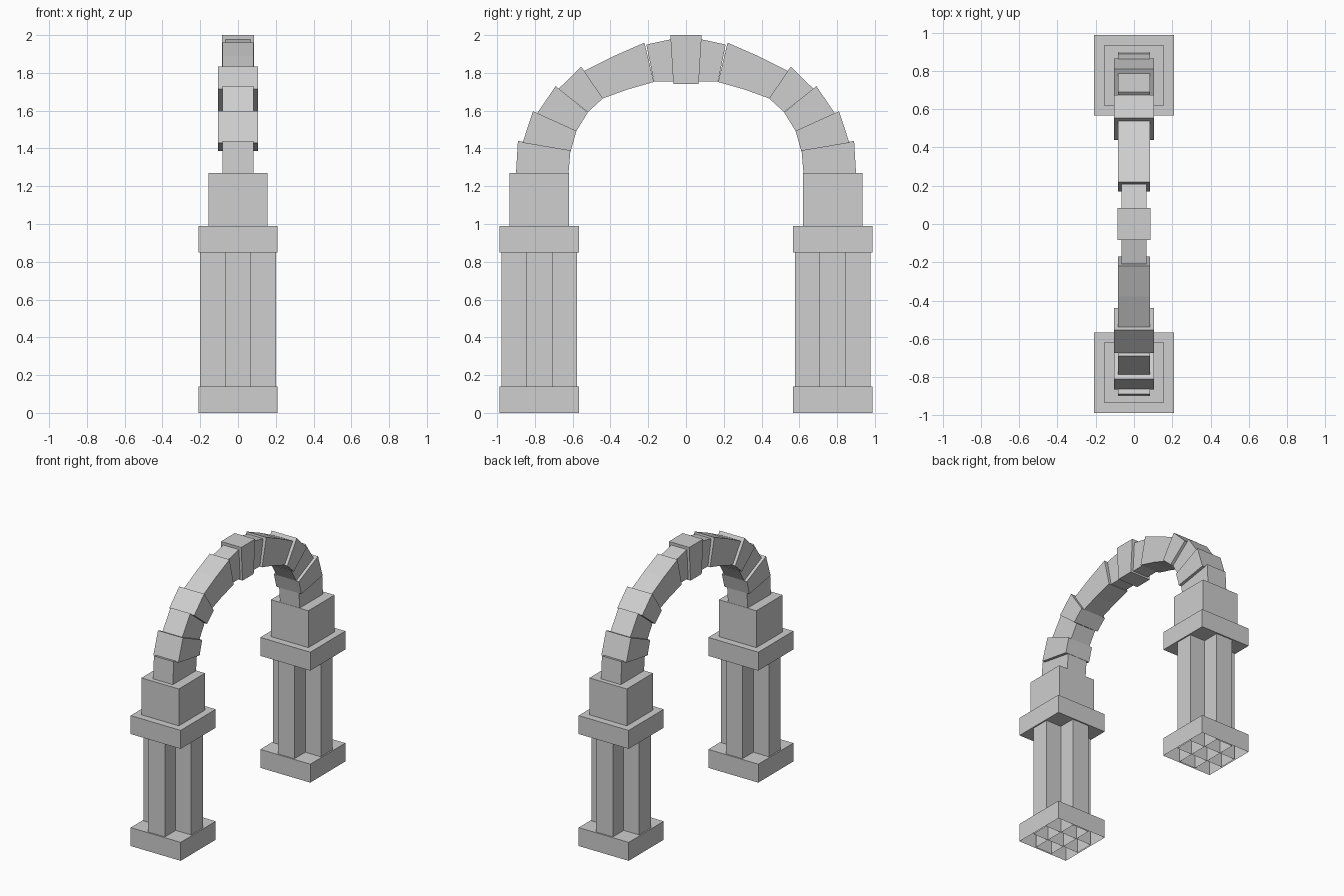
import bpy, bmesh

cube = bpy.data.objects.get("Cube")
if cube:
    bpy.data.objects.remove(cube, do_unlink=True)

stone = bpy.data.materials.new("grey_stone")
stone.use_nodes = True
GREY = (0.62, 0.62, 0.62, 1)
stone.diffuse_color = GREY
stone.node_tree.nodes["Principled BSDF"].inputs["Base Color"].default_value = GREY


def finish(name, bm):
    bmesh.ops.recalc_face_normals(bm, faces=bm.faces)
    mesh = bpy.data.meshes.new(name)
    bm.to_mesh(mesh)
    bm.free()
    mesh.materials.append(stone)
    obj = bpy.data.objects.new(name, mesh)
    bpy.context.collection.objects.link(obj)
    return obj


def box(name, hx, y, hy, z0, z1, open_bottom=False, open_top=False):
    """Box centred on x = 0, optionally without its bottom or top face."""
    bm = bmesh.new()
    bmesh.ops.create_cube(bm, size=2)
    for v in bm.verts:
        v.co = (v.co.x * hx, y + v.co.y * hy, z1 if v.co.z > 0 else z0)
    bm.normal_update()
    ends = [f for f in bm.faces
            if (open_bottom and f.normal.z < -0.9) or (open_top and f.normal.z > 0.9)]
    bmesh.ops.delete(bm, geom=ends, context='FACES_ONLY')
    return finish(name, bm)


def voussoir(name, half_width, outer, inner, side):
    """Arch stone: a (y, z) outline extruded across x."""
    bm = bmesh.new()
    outline = outer + inner[::-1]
    face = bm.faces.new([bm.verts.new((-half_width, side * y, z)) for y, z in outline])
    grown = bmesh.ops.extrude_face_region(bm, geom=[face])["geom"]
    verts = [g for g in grown if isinstance(g, bmesh.types.BMVert)]
    bmesh.ops.translate(bm, verts=verts, vec=(2 * half_width, 0, 0))
    return finish(name, bm)


# Arch stones from the crown down: name, half width, outer edge, inner edge
STONES = [
    ("crown_stone", 0.065, [(0.07, 1.98), (0.21, 1.95)], [(0.06, 1.755), (0.17, 1.755)]),
    ("long_stone", 0.083, [(0.22, 1.96), (0.38, 1.89), (0.54, 1.81)],
     [(0.17, 1.752), (0.31, 1.712), (0.44, 1.665)]),
    ("upper_wide_stone", 0.105, [(0.555, 1.833), (0.675, 1.715)], [(0.44, 1.665), (0.52, 1.592)]),
    ("middle_stone", 0.083, [(0.69, 1.73), (0.79, 1.583)], [(0.52, 1.59), (0.58, 1.493)]),
    ("lower_wide_stone", 0.105, [(0.81, 1.597), (0.865, 1.43)], [(0.58, 1.493), (0.61, 1.387)]),
    ("springing_stone", 0.083, [(0.89, 1.44), (0.90, 1.27)], [(0.612, 1.387), (0.622, 1.27)]),
]

for label, side in (("back", 1), ("front", -1)):
    y = side * 0.777
    # Pillar: hollow foot, crossed shaft, capital and impost block
    box(label + "_pillar_base", 0.21, y, 0.21, 0, 0.14, open_bottom=True)
    box(label + "_shaft_across", 0.2, y, 0.07, 0, 0.85, open_bottom=True, open_top=True)
    box(label + "_shaft_along", 0.07, y, 0.2, 0, 0.85, open_bottom=True, open_top=True)
    box(label + "_capital", 0.21, y, 0.21, 0.85, 0.99)
    box(label + "_impost_block", 0.157, y, 0.157, 0.99, 1.27)
    for name, half_width, outer, inner in STONES:
        voussoir(label + "_" + name, half_width, outer, inner, side)

# Keystone at the top of the arch
voussoir("keystone", 0.085, [(-0.083, 2.0), (0.083, 2.0)], [(-0.067, 1.742), (0.067, 1.742)], 1)
